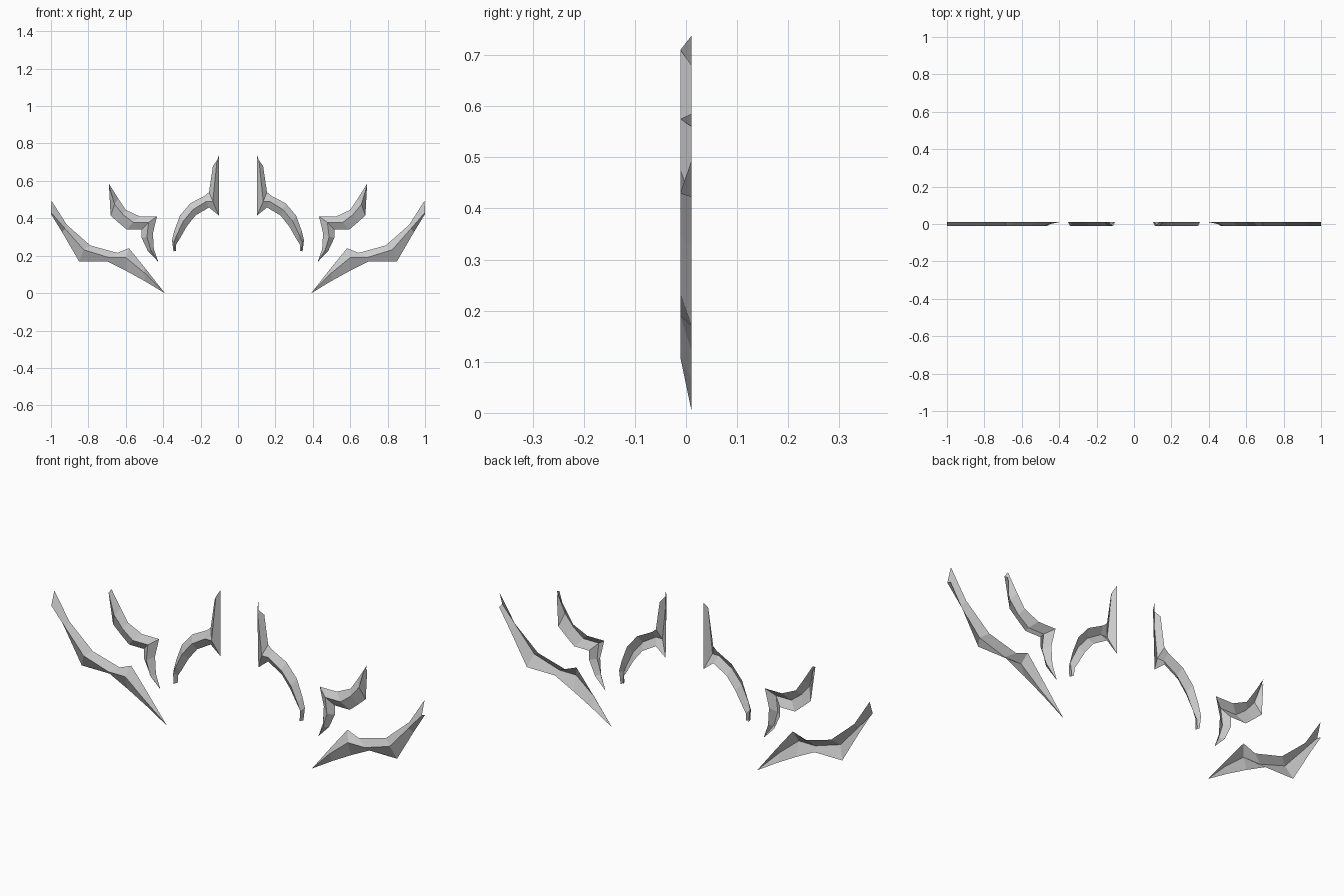
import bpy

BACK, FRONT = 0.011, -0.011


def blade(name, stations):
    """V-section strip: each station is outer edge, raised ridge, inner edge (x, z pairs)."""
    verts, faces = [], []
    for ox, oz, rx, rz, ix, iz in stations:
        # where a station closes to a point the ridge falls back to the rim
        ridge_y = BACK if (ox, oz) == (rx, rz) else FRONT
        verts += [(ox, BACK, oz), (rx, ridge_y, rz), (ix, BACK, iz)]
    for s in range(len(stations) - 1):
        a = 3 * s
        for k in (0, 1):
            faces.append((a + k, a + k + 1, a + k + 4, a + k + 3))
    mesh = bpy.data.meshes.new(name)
    mesh.from_pydata(verts, [], faces)
    mesh.update()
    # turn the strip so its faces look to the front
    if sum(p.normal.y * p.area for p in mesh.polygons) > 0:
        mesh.flip_normals()
    obj = bpy.data.objects.new(name, mesh)
    bpy.context.collection.objects.link(obj)
    mirror = obj.modifiers.new("mirror", 'MIRROR')
    mirror.use_axis[0] = True
    mirror.use_mirror_merge = False
    return obj


# Inner pair: upright spike running into a downward arc
blade("inner_spike_arc", [
    (.134, .680, .112, .710, .102, .738),
    (.155, .540, .135, .490, .102, .415),
    (.175, .522, .170, .490, .155, .458),
    (.255, .480, .240, .447, .228, .415),
    (.310, .415, .292, .385, .275, .355),
    (.340, .335, .328, .310, .315, .285),
    (.353, .285, .342, .275, .330, .262),
    (.345, .222, .340, .225, .333, .224),
])

# Middle pair: hooked blade with a sharp elbow
blade("middle_hook", [
    (.690, .585, .690, .575, .689, .560),
    (.640, .505, .660, .475, .681, .415),
    (.600, .445, .615, .420, .640, .378),
    (.525, .410, .560, .378, .595, .340),
    (.433, .410, .478, .378, .515, .340),
    (.455, .320, .487, .300, .515, .295),
    (.450, .235, .466, .230, .482, .225),
    (.427, .170, .427, .170, .427, .168),
])

# Outer pair: long wing with a barb near its lower point
blade("outer_wing", [
    (.394, .003, .394, .003, .394, .001),
    (.500, .138, .500, .108, .500, .065),
    (.583, .240, .600, .190, .600, .120),
    (.645, .215, .690, .190, .700, .170),
    (.790, .255, .825, .232, .850, .170),
    (.915, .365, .925, .345, .940, .325),
    (.998, .495, .999, .430, 1.00, .423),
])
